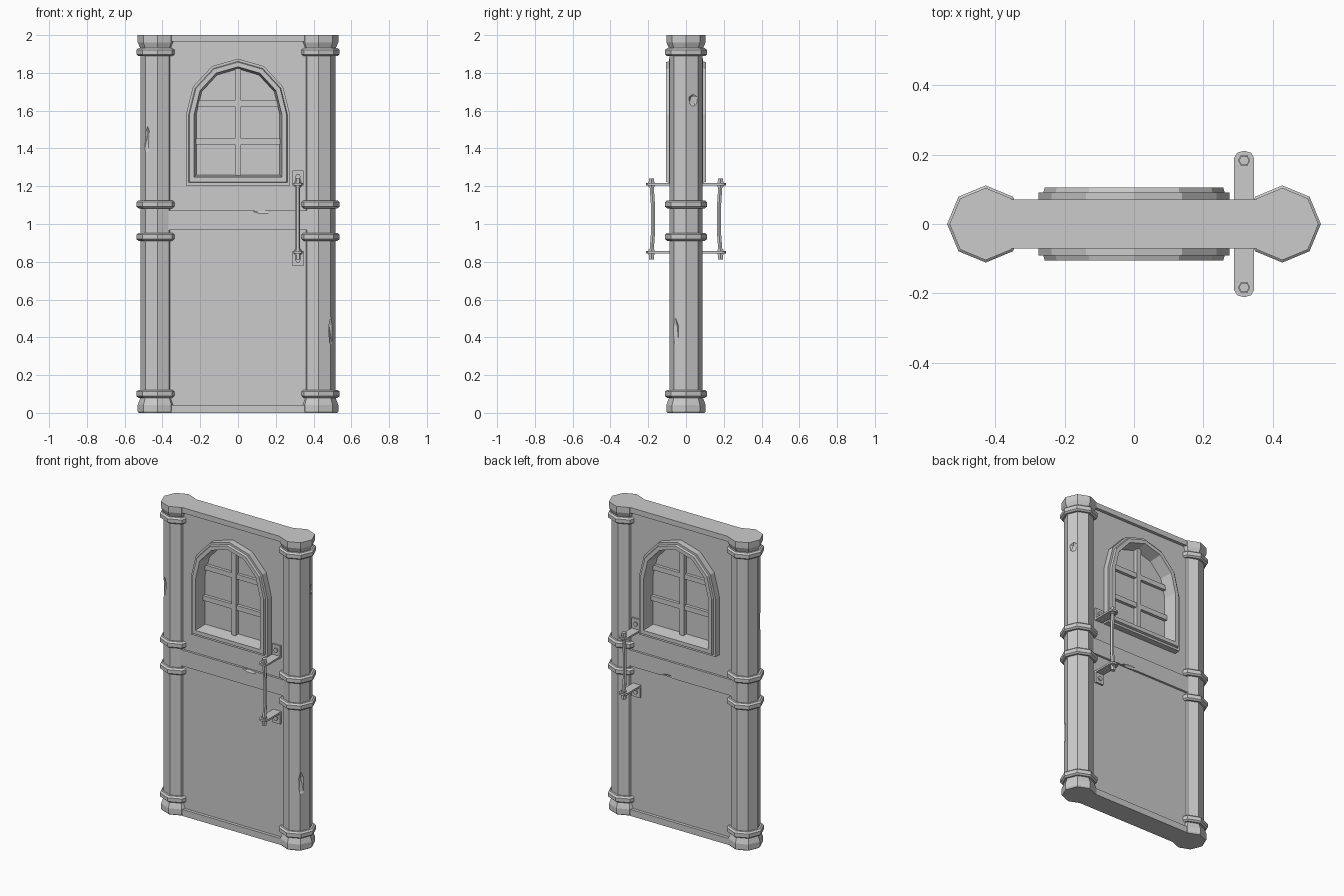
import bpy, bmesh, math
from mathutils import Matrix, Vector

if "Cube" in bpy.data.objects:
    bpy.data.objects.remove(bpy.data.objects["Cube"])

grey = bpy.data.materials.new("plain_grey")
grey.diffuse_color = (0.6, 0.6, 0.6, 1)
grey.use_nodes = True
grey.node_tree.nodes["Principled BSDF"].inputs["Base Color"].default_value = grey.diffuse_color


def finish(name, bm):
    bmesh.ops.recalc_face_normals(bm, faces=bm.faces)
    me = bpy.data.meshes.new(name)
    bm.to_mesh(me)
    bm.free()
    me.materials.append(grey)
    ob = bpy.data.objects.new(name, me)
    bpy.context.collection.objects.link(ob)
    return ob


def loft(name, loops, closed=False):
    """Skin a list of equal-length point loops; cap the ends or close into a ring."""
    bm = bmesh.new()
    rows = [[bm.verts.new(p) for p in loop] for loop in loops]
    n = len(rows[0])
    pairs = list(zip(rows, rows[1:]))
    if closed:
        pairs.append((rows[-1], rows[0]))
    else:
        bm.faces.new(rows[0])
        bm.faces.new(rows[-1])
    for a, b in pairs:
        for i in range(n):
            j = (i + 1) % n
            bm.faces.new((a[i], a[j], b[j], b[i]))
    return finish(name, bm)


def box(name, x0, x1, y0, y1, z0, z1):
    return loft(name, [[(x0, y0, z), (x1, y0, z), (x1, y1, z), (x0, y1, z)] for z in (z0, z1)])


def turned(name, x, y, profile, sides=8):
    """Upright turned part from (radius, z, optional y shift) points."""
    loops = []
    for r, z, *dy in profile:
        cy = y + (dy[0] if dy else 0)
        loops.append([(x + r * math.cos(2 * math.pi * i / sides),
                       cy + r * math.sin(2 * math.pi * i / sides), z) for i in range(sides)])
    return loft(name, loops)


def cut(ob, cutter):
    """Subtract the cutter, bake the result and drop the cutter."""
    cutter.hide_render = True
    mod = ob.modifiers.new("cut", 'BOOLEAN')
    mod.operation = 'DIFFERENCE'
    mod.solver = 'EXACT'
    mod.object = cutter
    dg = bpy.context.evaluated_depsgraph_get()
    me = bpy.data.meshes.new_from_object(ob.evaluated_get(dg))
    ob.modifiers.clear()
    ob.data = me
    bpy.data.objects.remove(cutter)


def chip(ob, loc, size, tilt=0):
    """Knock a faceted nick out of a part."""
    bm = bmesh.new()
    bmesh.ops.create_icosphere(bm, subdivisions=1, radius=1)
    bm.transform(Matrix.Translation(loc) @ Matrix.Rotation(tilt, 4, 'Y')
                 @ Matrix.Diagonal(Vector((*size, 1))))
    cut(ob, finish("chip_cutter", bm))


def arch(d, y):
    """Arched window outline, inset by d, at depth y."""
    w, zs, h = 0.275 - d, 1.58, 0.295 - d
    pts = [(-w, y, 1.205 + d), (w, y, 1.205 + d)]
    for i in range(7):
        t = math.pi * i / 6
        pts.append((w * math.cos(t), y, zs + h * math.sin(t)))
    return pts


# Octagonal posts with flared ends and collars
posts = {}
for side, s in (("left", -1), ("right", 1)):
    x = s * 0.427
    posts[side] = turned(side + "_post", x, 0, [
        (0.098, 0), (0.104, 0.008), (0.104, 0.042), (0.088, 0.085),
        (0.088, 1.925), (0.104, 1.962), (0.104, 2.0)])
    for i, z in enumerate((0.101, 0.932, 1.104, 1.91)):
        turned(f"{side}_collar_{i + 1}", x, 0, [
            (0.08, z - 0.021), (0.1, z - 0.021), (0.111, z - 0.012),
            (0.111, z + 0.012), (0.1, z + 0.021), (0.08, z + 0.021)])

# Chipped wood on the posts
chip(posts["left"], (-0.485, -0.075, 1.44), (0.02, 0.022, 0.1), 0.06)
chip(posts["right"], (0.5, -0.06, 0.42), (0.022, 0.025, 0.1), -0.06)
chip(posts["right"], (0.505, 0.045, 1.655), (0.02, 0.035, 0.04))

# Door panel with arched opening, rails at top, bottom and middle
panel = box("door_panel", -0.38, 0.38, -0.05, 0.05, 0.02, 1.98)
cut(panel, loft("opening_cutter", [arch(0.03, -0.2), arch(0.03, 0.2)]))
box("bottom_rail", -0.4, 0.4, -0.07, 0.07, 0, 0.042)
box("top_rail", -0.4, 0.4, -0.07, 0.07, 1.965, 2.0)
rail = box("middle_rail", -0.38, 0.38, -0.064, 0.064, 0.968, 1.072)
chip(rail, (0.12, -0.068, 1.072), (0.07, 0.013, 0.02), 0.1)
chip(rail, (0.1, 0.068, 0.968), (0.07, 0.013, 0.02), 0.1)

# Stepped window frame, running through the door
half = [(0.0, 0.09), (0.014, 0.09), (0.018, 0.105), (0.043, 0.105), (0.054, 0.02)]
section = half + [(d, -y) for d, y in reversed(half)]
loft("window_frame", [arch(d, y) for d, y in section], closed=True)

# Pane and glazing bars
loft("window_pane", [arch(0.045, -0.02), arch(0.045, 0.02)])
box("vertical_bar", -0.016, 0.016, -0.045, 0.045, 1.245, 1.83)
for name, z, w in (("lower_bar", 1.436, 0.225), ("upper_bar", 1.638, 0.22)):
    box(name, -w, w, -0.04, 0.04, z - 0.016, z + 0.016)

# Pull handles on both faces
hx, hw = 0.317, 0.029
for face, s in (("front", -1), ("back", 1)):
    for end, z, up in (("upper", 1.211, 1), ("lower", 0.85, -1)):
        # Bracket: rounded arm, wall plate and bolt
        outline = [(-hw, 0.045), (-hw, 0.19), (-0.02, 0.205), (0, 0.211),
                   (0.02, 0.205), (hw, 0.19), (hw, 0.045)]
        loft(f"{face}_{end}_arm", [[(hx + a, s * b, z + dz) for a, b in outline]
                                   for dz in (-0.006, 0.006)])
        z0, z1 = sorted((z, z + up * 0.073))
        box(f"{face}_{end}_plate", hx - hw, hx + hw, s * 0.045, s * 0.062, z0, z1)
        loft(f"{face}_{end}_bolt", [[(hx + 0.015 * math.cos(i * math.pi / 3), s * y,
                                      z + up * 0.04 + 0.015 * math.sin(i * math.pi / 3))
                                     for i in range(6)] for y in (0.06, 0.07)])
        # Nut holding the rod to the arm
        turned(f"{face}_{end}_nut", hx, s * 0.183, [(0.018, z - 0.014), (0.018, z + 0.014)], 6)
    # Slightly bowed rod
    turned(face + "_handle_rod", hx, s * 0.183, [
        (0.015, 0.812), (0.015, 0.85), (0.0125, 0.87, -s * 0.002), (0.0125, 0.95, -s * 0.008),
        (0.0125, 1.1, -s * 0.008), (0.0125, 1.19, -s * 0.002), (0.015, 1.211), (0.015, 1.242)], 6)
